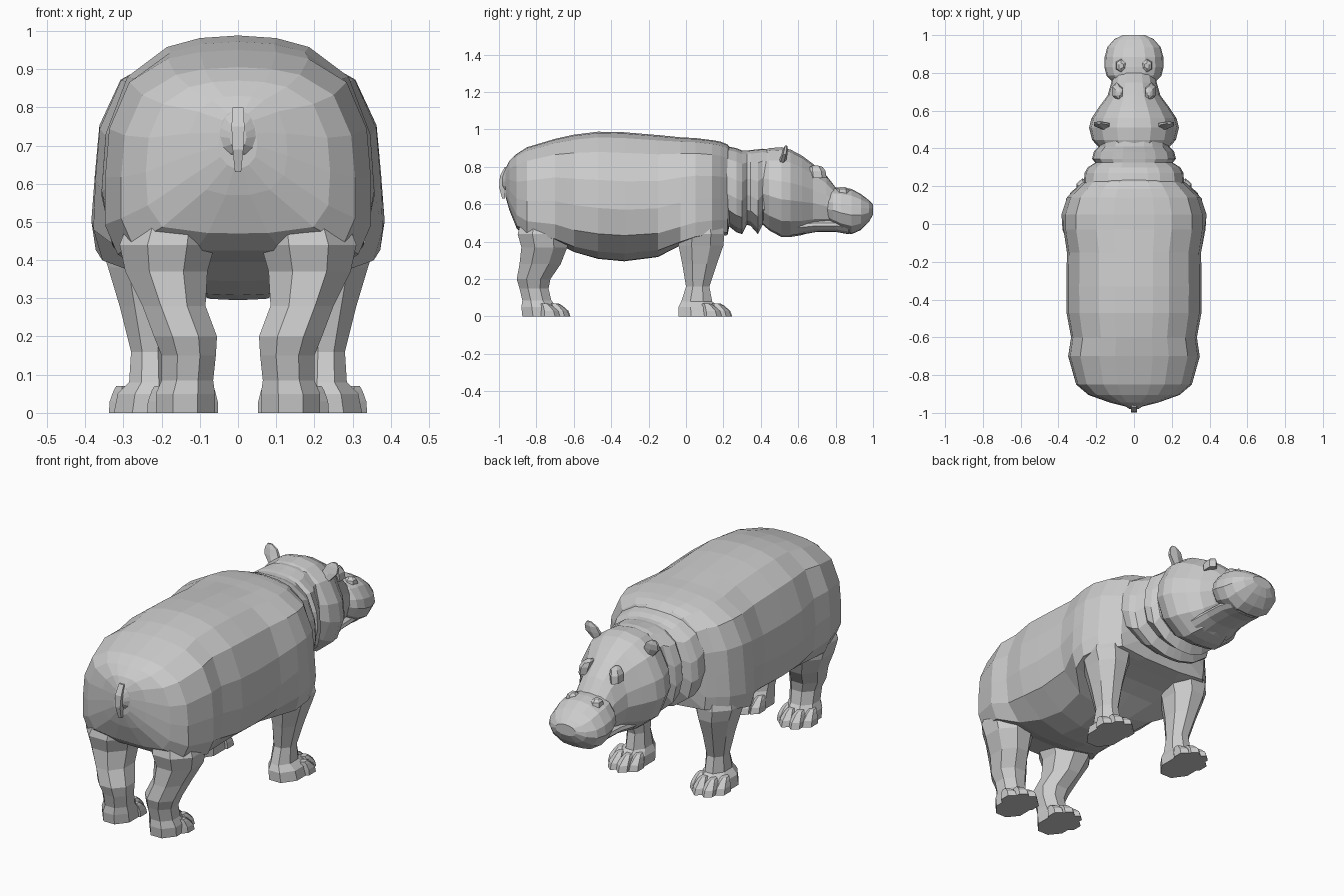
import bpy, bmesh, math
from mathutils import Vector

# Half cross-sections (x fraction, height fraction): round belly, square flank, head
BODY = [(0, 1), (.28, .99), (.52, .955), (.81, .84), (.97, .62), (1, .4), (.91, .2), (.56, .06), (.2, .005), (0, 0)]
FLANK = [(0, 1), (.28, .99), (.52, .96), (.8, .85), (.945, .63), (.975, .4), (1, .17), (.97, .03), (.4, 0), (0, 0)]
HEAD = [(0, 1), (.38, .97), (.72, .85), (.95, .62), (1, .42), (.82, .18), (.42, .02), (0, 0)]


def loft(name, rings, mirror=False):
    """Skin a list of equal-length point rings and cap both ends."""
    bm = bmesh.new()
    vs = [[bm.verts.new(p) for p in r] for r in rings]
    n = len(vs[0])
    for a, b in zip(vs, vs[1:]):
        for i in range(n):
            j = (i + 1) % n
            bm.faces.new((a[i], a[j], b[j], b[i]))
    bm.faces.new(vs[0])
    bm.faces.new(vs[-1])
    bmesh.ops.recalc_face_normals(bm, faces=bm.faces)
    me = bpy.data.meshes.new(name)
    bm.to_mesh(me)
    bm.free()
    ob = bpy.data.objects.new(name, me)
    bpy.context.collection.objects.link(ob)
    if mirror:
        ob.modifiers.new("Mirror", 'MIRROR')
    return ob


def along_y(name, shape, stations, square=None):
    """Stations are (y, top z, bottom z, half width[, blend towards square])."""
    rings = []
    for y, top, bot, w, *mix in stations:
        m = mix[0] if mix else 0
        half = [(a + (c - a) * m, b + (d - b) * m)
                for (a, b), (c, d) in zip(shape, square or shape)]
        full = half + [(-x, t) for x, t in half[-2:0:-1]]
        rings.append([Vector((x * w, y, bot + t * (top - bot))) for x, t in full])
    return loft(name, rings)


def along_z(name, stations, sides=8):
    """Mirrored limb; stations are (z, x min, x max, y min, y max)."""
    k = 1 / math.cos(math.pi / sides)
    rings = []
    for z, x0, x1, y0, y1 in stations:
        ring = []
        for i in range(sides):
            a = 2 * math.pi * (i + .5) / sides
            ring.append(Vector(((x0 + x1) / 2 + k * (x1 - x0) / 2 * math.cos(a),
                                (y0 + y1) / 2 + k * (y1 - y0) / 2 * math.sin(a), z)))
        rings.append(ring)
    return loft(name, rings, True)


# Barrel body, from rump to shoulders
along_y("body", BODY, [
    (-.965, .79, .64, .05, 0), (-.945, .83, .57, .13, .2), (-.905, .87, .47, .245, .6),
    (-.85, .905, .425, .312, .8), (-.7, .95, .395, .355, .8), (-.6, .972, .345, .337, .45),
    (-.47, .988, .308, .358, .1), (-.33, .985, .295, .358, 0), (-.15, .97, .318, .357, .2),
    (-.03, .958, .38, .382, .9), (.05, .954, .41, .384, 1), (.14, .943, .425, .355, 1),
    (.185, .935, .43, .31, 1), (.222, .92, .435, .27, 1), (.235, .905, .5, .2, .5)], FLANK)

# Neck with skin folds
along_y("neck_folds", BODY, [
    (.18, .92, .5, .25), (.22, .91, .49, .265), (.27, .9, .45, .262), (.3, .888, .44, .245),
    (.325, .887, .49, .205), (.345, .89, .485, .222), (.385, .894, .44, .212), (.41, .897, .49, .188),
    (.46, .89, .5, .18)])

# Head: skull, lower jaw and broad muzzle
along_y("skull", HEAD, [
    (.4, .885, .5, .18), (.445, .9, .46, .222), (.51, .905, .425, .238), (.56, .892, .425, .225),
    (.62, .86, .435, .185), (.68, .815, .455, .14), (.75, .755, .47, .12), (.8, .69, .48, .11),
    (.86, .66, .5, .1)])
along_y("lower_jaw", HEAD, [
    (.6, .53, .435, .13), (.7, .53, .452, .115), (.8, .53, .452, .11), (.87, .52, .44, .1),
    (.91, .51, .46, .07)])
along_y("muzzle", HEAD, [
    (.73, .67, .52, .09), (.785, .69, .48, .145), (.83, .69, .455, .157), (.885, .682, .44, .155),
    (.935, .655, .462, .142), (.978, .622, .505, .105), (1.0, .6, .545, .06)])

# Ears, eye bulges and nostril bumps
along_z("ear", [(.82, .125, .17, .495, .53), (.865, .13, .21, .512, .54),
                (.895, .145, .212, .522, .543), (.915, .175, .2, .53, .54)], 6)
along_z("eye_bulge", [(.74, .07, .115, .665, .745), (.778, .062, .112, .66, .74),
                      (.8, .06, .098, .665, .725), (.808, .068, .085, .68, .7)], 6)
along_z("nostril", [(.64, .035, .1, .8, .88), (.682, .045, .092, .81, .865),
                    (.692, .055, .08, .825, .85)], 6)

# Tail
along_y("tail_root", HEAD, [(-.93, .82, .64, .075), (-.96, .8, .67, .055), (-.98, .76, .69, .022)])
loft("tail", [[Vector((sx * w, y + sy * w, z)) for sx, sy in ((1, 1), (-1, 1), (-1, -1), (1, -1))]
              for y, z, w in ((-.955, .8, .014), (-.978, .75, .017), (-.985, .69, .014), (-.975, .63, .008))])

# Legs, from foot up into the body
along_z("front_leg", [
    (0, .16, .325, -.04, .19), (.05, .16, .315, -.04, .18), (.08, .175, .285, -.025, .14),
    (.16, .18, .28, 0, .125), (.28, .175, .31, -.02, .165), (.38, .16, .34, -.04, .2),
    (.44, .14, .36, -.04, .205), (.55, .16, .33, -.02, .18)])
along_z("hind_leg", [
    (0, .06, .215, -.875, -.68), (.05, .06, .215, -.88, -.69), (.085, .065, .2, -.875, -.72),
    (.15, .058, .2, -.89, -.735), (.2, .055, .22, -.905, -.725), (.28, .085, .25, -.89, -.67),
    (.37, .08, .295, -.88, -.635), (.44, .06, .31, -.9, -.63), (.52, .06, .28, -.88, -.64)])

# Toes fanned around each foot
for foot, cx, cy in (("front", .24, .08), ("hind", .14, -.785)):
    for i, (dx, dy) in enumerate(((-.058, .08), (-.02, .115), (.03, .11), (.064, .06))):
        x, y = cx + dx, cy + dy
        along_z(f"{foot}_toe_{i + 1}", [
            (0, x - .03, x + .034, y - .05, y + .045), (.03, x - .029, x + .032, y - .05, y + .035),
            (.058, x - .022, x + .022, y - .05, y + .005), (.07, x - .015, x + .015, y - .05, y - .015)], 6)
